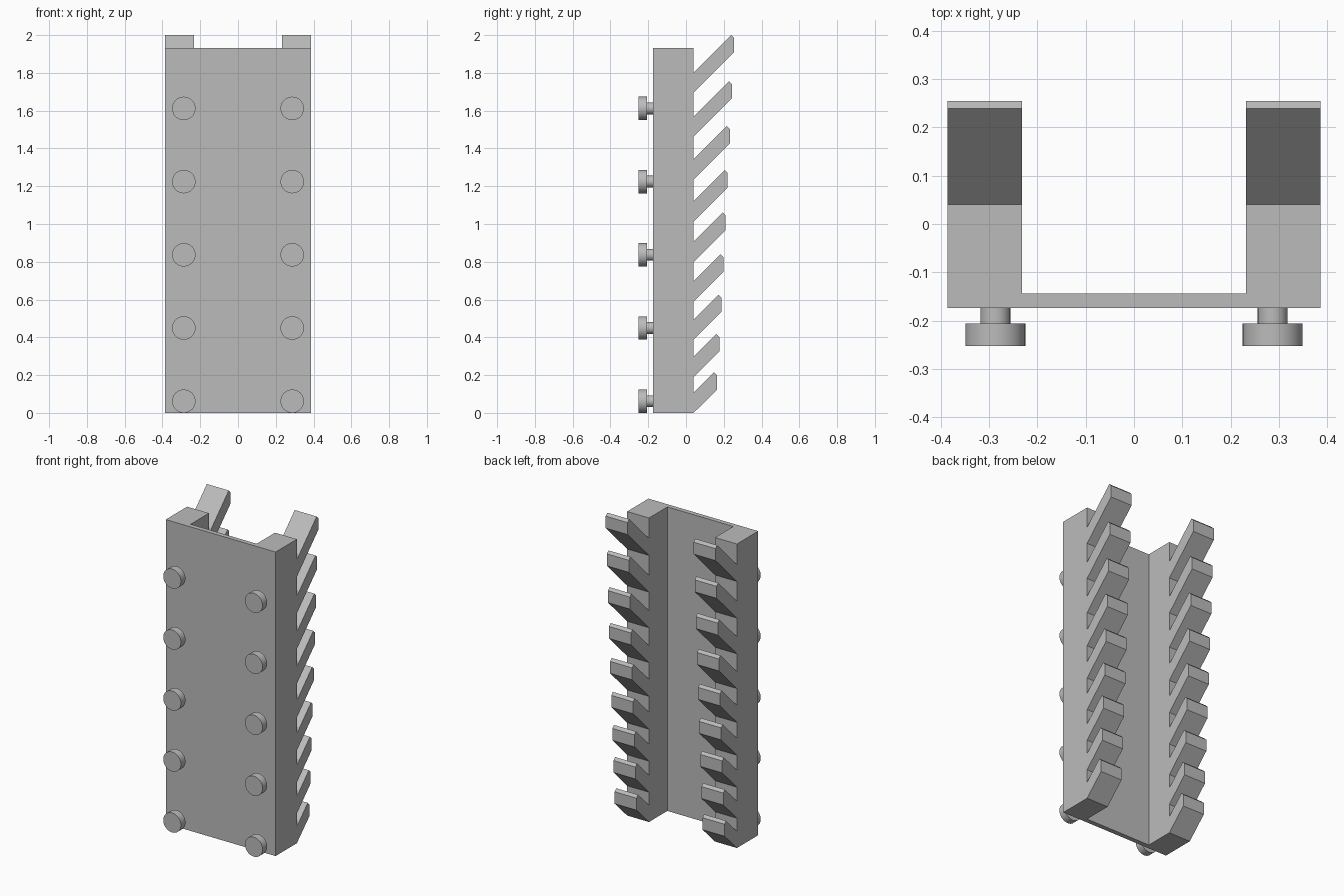
import bpy
import bmesh
import math
from mathutils import Matrix

if "Cube" in bpy.data.objects:
    bpy.data.objects.remove(bpy.data.objects["Cube"], do_unlink=True)

grey = bpy.data.materials.new("plain grey")
grey.use_nodes = True
colour = (0.5, 0.5, 0.5, 1)
grey.diffuse_color = colour
grey.node_tree.nodes["Principled BSDF"].inputs["Base Color"].default_value = colour

OUTER, INNER = 0.386, 0.232
FRONT, BACK = -0.174, 0.04
HEIGHT = 1.932


def finish(name, bm):
    bmesh.ops.recalc_face_normals(bm, faces=bm.faces)
    mesh = bpy.data.meshes.new(name)
    bm.to_mesh(mesh)
    bm.free()
    mesh.materials.append(grey)
    obj = bpy.data.objects.new(name, mesh)
    bpy.context.collection.objects.link(obj)
    return obj


def prism(name, points, offset):
    """Extrude a closed outline of 3D points along an offset."""
    bm = bmesh.new()
    face = bm.faces.new([bm.verts.new(p) for p in points])
    moved = bmesh.ops.extrude_face_region(bm, geom=[face], use_keep_orig=True)["geom"]
    verts = [g for g in moved if isinstance(g, bmesh.types.BMVert)]
    bmesh.ops.translate(bm, verts=verts, vec=offset)
    return finish(name, bm)


def peg(name, x, z):
    """Thin stem with a wide round head, pointing forward."""
    bm = bmesh.new()
    for radius, y0, y1 in ((0.031, -0.206, FRONT), (0.062, -0.252, -0.206)):
        place = Matrix.Translation((x, (y0 + y1) / 2, z)) @ Matrix.Rotation(math.pi / 2, 4, "X")
        bmesh.ops.create_cone(bm, cap_ends=True, segments=48, radius1=radius,
                              radius2=radius, depth=y1 - y0, matrix=place)
    obj = finish(name, bm)
    bpy.ops.object.select_all(action="DESELECT")
    obj.select_set(True)
    bpy.context.view_layer.objects.active = obj
    bpy.ops.object.shade_smooth_by_angle(angle=math.radians(40))


# Channel-shaped body: thin front plate with a thick rail on each side
half = [(INNER, -0.144), (INNER, BACK), (OUTER, BACK), (OUTER, FRONT)]
outline = half + [(-x, y) for x, y in reversed(half)]
prism("channel_body", [(x, y, 0) for x, y in outline], (0, 0, HEIGHT))

# Slanted hooks, longer and further apart towards the top
THICK, CHAMFER = 0.108, 0.016
for side, sign in (("left", 1), ("right", -1)):
    for i in range(9):
        reach = 0.125 + 0.0112 * i
        tip = 0.215 + 0.1995 * i + 0.00296 * i * i
        top = tip - reach + CHAMFER
        root = top - THICK
        profile = [(0, root), (reach, root + reach), (reach, tip - CHAMFER),
                   (reach - CHAMFER, tip), (0, top)]
        prism(f"{side}_hook_{i + 1}",
              [(sign * INNER, BACK + y, max(z, 0)) for y, z in profile],
              (sign * (OUTER - INNER), 0, 0))

    # Row of pegs on the front
    for i in range(5):
        peg(f"{side}_peg_{i + 1}", sign * 0.287, 0.062 + 0.3875 * i)
